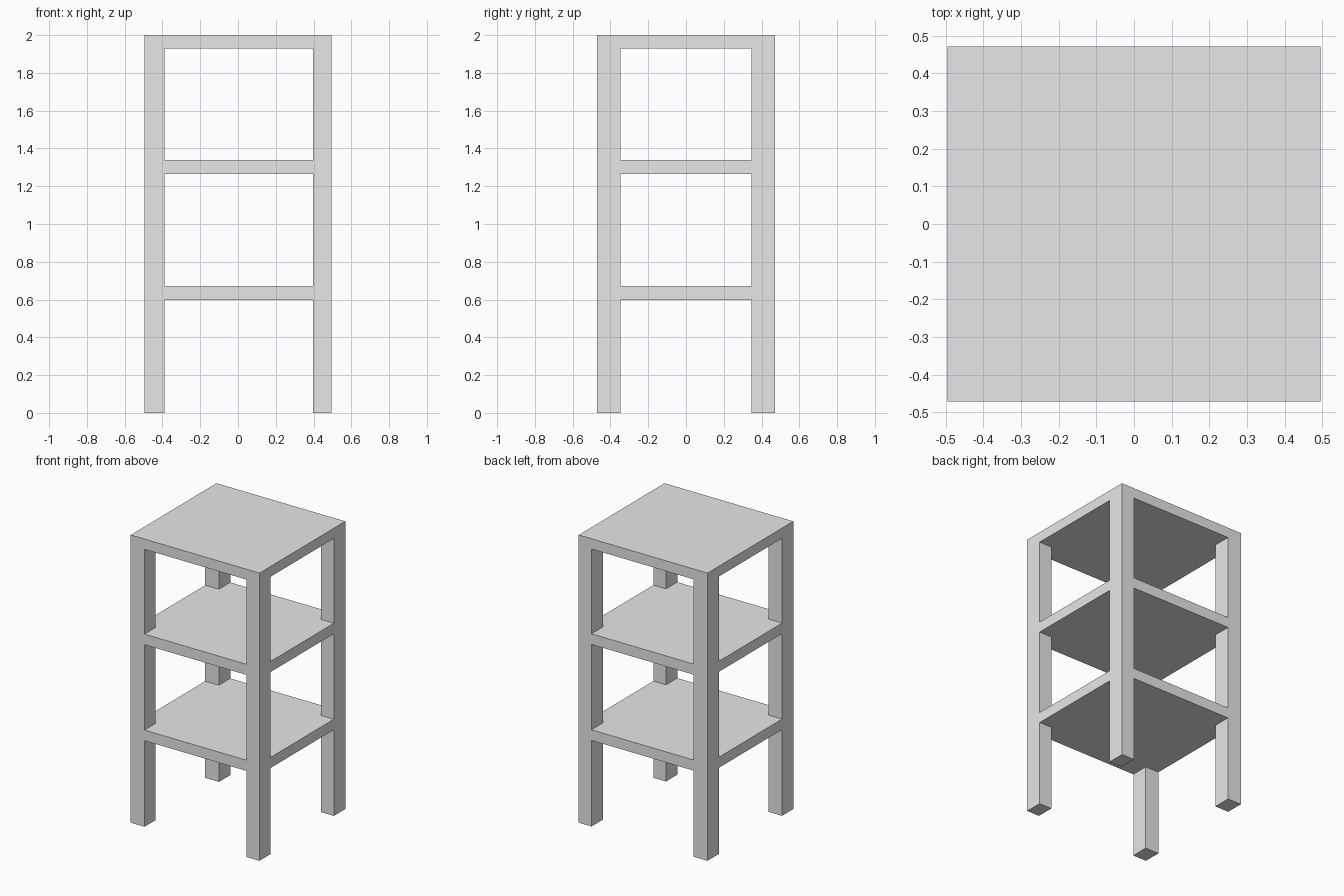
import bpy

cube = bpy.data.objects.get("Cube")
if cube:
    bpy.data.objects.remove(cube, do_unlink=True)

# Overall half sizes and the inner edges of the legs
HX, HY, TOP = 0.495, 0.471, 2.0
LEG_X = {"right": (-HX, -0.389), "left": (0.397, HX)}
LEG_Y = {"front": (-HY, -0.348), "back": (0.346, HY)}

grey = bpy.data.materials.new("light_grey")
grey.use_nodes = True
colour = (0.8, 0.8, 0.8, 1)
grey.diffuse_color = colour
grey.node_tree.nodes["Principled BSDF"].inputs["Base Color"].default_value = colour


def box(name, xs, ys, zs):
    """Flat-faced box spanning the given ranges."""
    spans = (xs, ys, zs)
    bpy.ops.mesh.primitive_cube_add(size=1, location=[sum(s) / 2 for s in spans])
    ob = bpy.context.object
    ob.name = ob.data.name = name
    ob.scale = [s[1] - s[0] for s in spans]
    bpy.ops.object.transform_apply(location=False, rotation=False, scale=True)
    ob.data.materials.append(grey)
    return ob


# Table top, full footprint
box("table_top", (-HX, HX), (-HY, HY), (1.928, TOP))

# Four legs ending under the top
for side, xs in LEG_X.items():
    for end, ys in LEG_Y.items():
        box(f"{end}_{side}_leg", xs, ys, (0, 1.928))

# Two shelves, practically flush with the legs
inset = 0.0005
for name, zs in (("lower_shelf", (0.598, 0.672)), ("upper_shelf", (1.265, 1.339))):
    box(name, (-HX + inset, HX - inset), (-HY + inset, HY - inset), zs)
